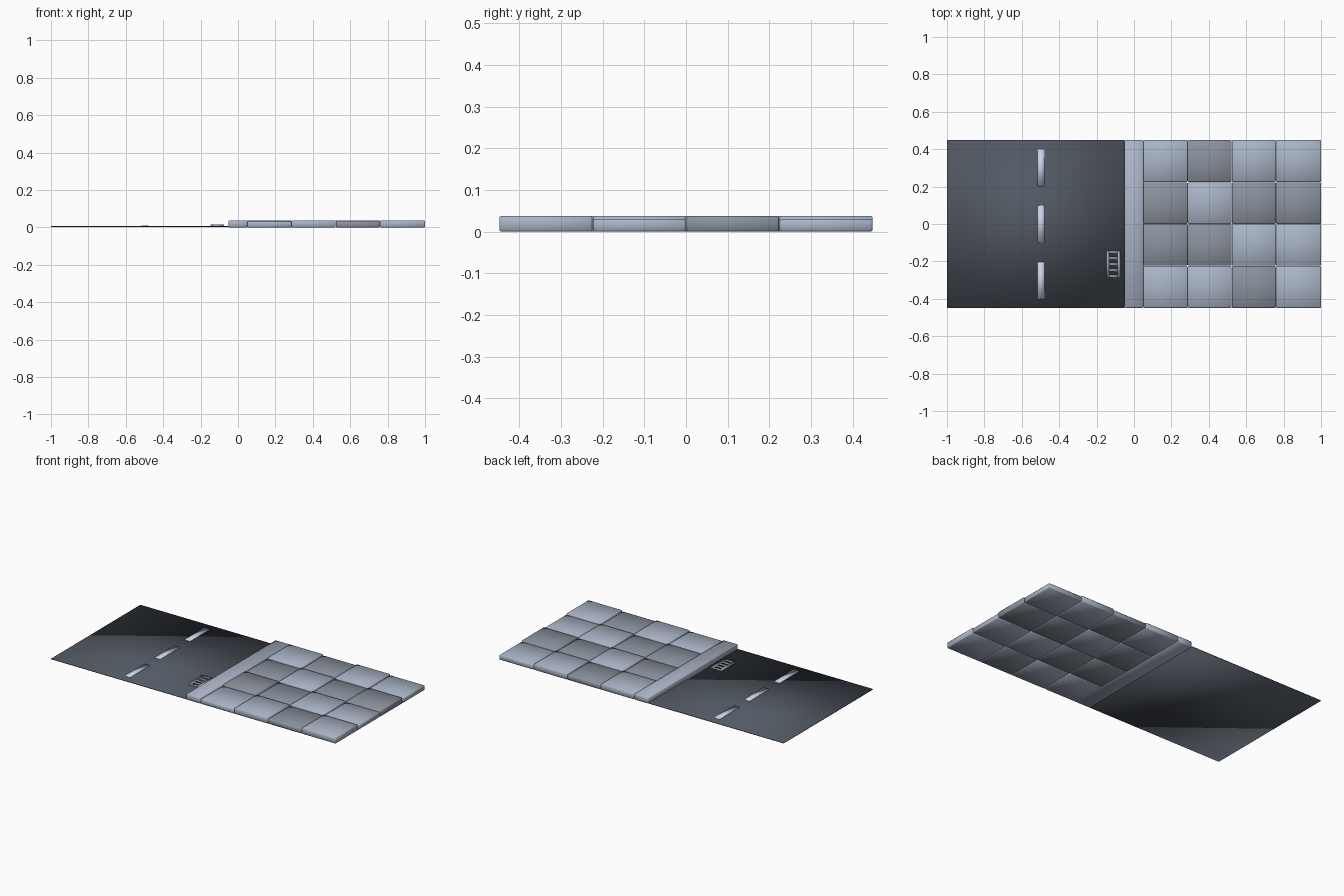
import bpy

if "Cube" in bpy.data.objects:
    bpy.data.objects.remove(bpy.data.objects["Cube"])

Y = 0.448          # half depth of the street section
ROAD_Z = 0.007


def material(name, r, g, b):
    m = bpy.data.materials.new(name)
    m.diffuse_color = (r, g, b, 1)
    m.use_nodes = True
    m.node_tree.nodes["Principled BSDF"].inputs["Base Color"].default_value = m.diffuse_color
    return m


def block(name, x0, x1, y0, y1, z0, z1, mat, bevel=0.0):
    bpy.ops.mesh.primitive_cube_add(
        size=1, location=((x0 + x1) / 2, (y0 + y1) / 2, (z0 + z1) / 2))
    o = bpy.context.object
    o.name = name
    o.scale = (x1 - x0, y1 - y0, z1 - z0)
    bpy.ops.object.transform_apply(location=False, rotation=False, scale=True)
    if bevel:
        b = o.modifiers.new("soft_edges", 'BEVEL')
        b.width = bevel
        b.segments = 1
    bpy.ops.object.shade_smooth()      # soft gradients across every face
    o.data.materials.append(mat)
    return o


asphalt = material("asphalt", 0.085, 0.10, 0.125)
paint = material("paint", 0.58, 0.64, 0.80)
kerb_stone = material("kerb_stone", 0.40, 0.46, 0.57)
light_slab = material("light_slab", 0.40, 0.46, 0.57)
dark_slab = material("dark_slab", 0.26, 0.29, 0.345)
metal = material("metal", 0.36, 0.40, 0.48)

# Asphalt: a thin sheet
block("road", -1.0, -0.05, -Y, Y, 0.003, ROAD_Z, asphalt)

# Centre line dashes
for i, y in enumerate((-0.3, 0, 0.3)):
    block(f"lane_dash_{i}", -0.516, -0.478, y - 0.098, y + 0.098,
          ROAD_Z - 0.002, 0.010, paint)

# Kerb
block("kerb", -0.05, 0.05, -Y, Y, 0, 0.038, kerb_stone, bevel=0.004)

# Paving slabs in alternating heights, light (L) and dark (D), front row first
xs = (0.05, 0.287, 0.523, 0.759, 1.0)
row = 2 * Y / 4
tones = ("LLDL", "DDLL", "DLDD", "LDLL")
for r in range(4):
    for c in range(4):
        top = 0.038 if (c + r) % 2 else 0.031
        y0 = -Y + r * row
        block(f"paving_slab_{c}_{r}", xs[c], xs[c + 1] - (0.001 if c < 3 else 0),
              y0 + (0.001 if r else 0), y0 + row - (0.001 if r < 3 else 0),
              0, top, light_slab if tones[r][c] == "L" else dark_slab,
              bevel=0.004)

# Drain grate: two rails and five bars
for i, x in enumerate((-0.147, -0.087)):
    block(f"drain_rail_{i}", x, x + 0.012, -0.285, -0.145,
          ROAD_Z - 0.002, 0.015, metal)
for i in range(5):
    y = -0.279 + i * 0.032
    block(f"drain_bar_{i}", -0.137, -0.085, y - 0.006, y + 0.006,
          ROAD_Z - 0.002, 0.0145, metal)
